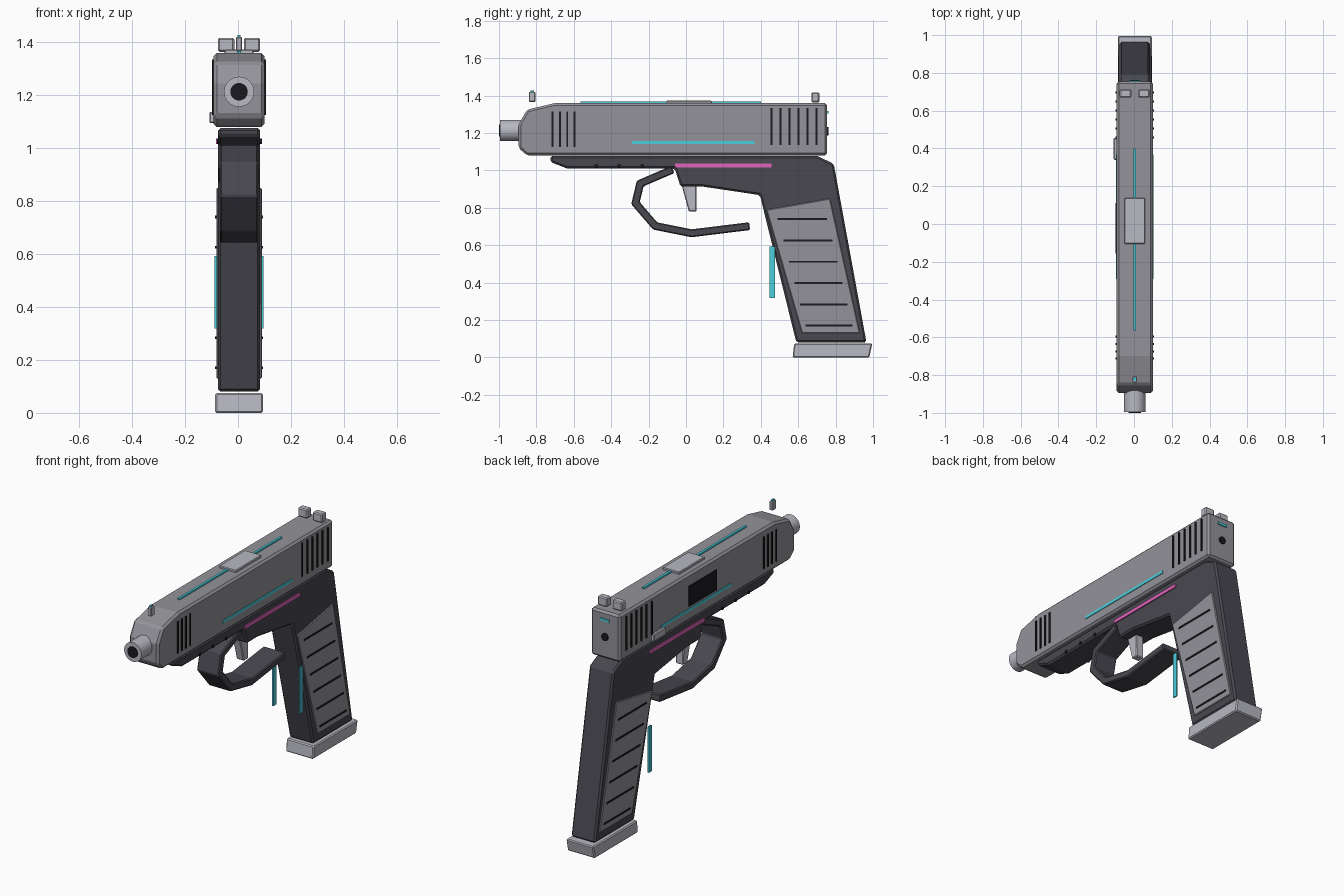
import bpy, bmesh, math
from mathutils import Vector

if "Cube" in bpy.data.objects:
    bpy.data.objects.remove(bpy.data.objects["Cube"])

CX = 0.004  # mid-plane of the body


def material(name, rgb):
    m = bpy.data.materials.new(name)
    m.diffuse_color = (*rgb, 1)
    m.use_nodes = True
    m.node_tree.nodes["Principled BSDF"].inputs["Base Color"].default_value = m.diffuse_color
    return m


STEEL = material("steel", (0.29, 0.29, 0.32))
LIGHT = material("light_steel", (0.48, 0.48, 0.54))
DARK = material("dark_polymer", (0.065, 0.065, 0.08))
BLACK = material("black", (0.01, 0.01, 0.013))
CYAN = material("cyan", (0.07, 0.62, 0.72))
PINK = material("pink", (0.75, 0.13, 0.5))


def finish(bm, name, mat, bevel=0.0):
    bmesh.ops.recalc_face_normals(bm, faces=bm.faces)
    me = bpy.data.meshes.new(name)
    bm.to_mesh(me)
    bm.free()
    me.materials.append(mat)
    ob = bpy.data.objects.new(name, me)
    bpy.context.collection.objects.link(ob)
    if bevel:
        mod = ob.modifiers.new("bevel", 'BEVEL')
        mod.width, mod.segments, mod.limit_method = bevel, 1, 'ANGLE'
    return ob


def extrude(name, pts, x0, x1, mat, bevel=0.0):
    """Side profile of (y, z) points extruded across x."""
    bm = bmesh.new()
    a = [bm.verts.new((CX + x0, y, z)) for y, z in pts]
    b = [bm.verts.new((CX + x1, y, z)) for y, z in pts]
    bm.faces.new(a)
    bm.faces.new(b[::-1])
    for i in range(len(pts)):
        j = (i + 1) % len(pts)
        bm.faces.new((a[i], a[j], b[j], b[i]))
    return finish(bm, name, mat, bevel)


def box(name, x, y, z, mat, bevel=0.0):
    return extrude(name, [(y[0], z[0]), (y[1], z[0]), (y[1], z[1]), (y[0], z[1])], *x, mat, bevel)


def both_sides(name, y, z, inner, outer, mat):
    for side, s in (("right", 1), ("left", -1)):
        box(f"{name}_{side}", (s * inner, s * outer), y, z, mat)


def cylinder(name, center, radius, length, mat, axis='Y', n=32):
    rot = (math.pi / 2, 0, 0) if axis == 'Y' else (0, math.pi / 2, 0)
    bpy.ops.mesh.primitive_cylinder_add(vertices=n, radius=radius, depth=length,
                                        location=center, rotation=rot)
    ob = bpy.context.object
    ob.name = name
    ob.data.materials.append(mat)
    bpy.ops.object.shade_smooth_by_angle()
    return ob


# Slide, barrel and rear details
extrude("slide", [(-0.895, 1.12), (-0.85, 1.08), (0.755, 1.08), (0.755, 1.36),
                  (-0.70, 1.36), (-0.85, 1.325), (-0.895, 1.245)], -0.096, 0.096, STEEL, 0.012)
cylinder("barrel", (CX, -0.92, 1.213), 0.057, 0.15, LIGHT)
cylinder("bore", (CX, -0.98, 1.213), 0.033, 0.04, BLACK)
cylinder("rear_pin", (CX, 0.75, 1.21), 0.022, 0.024, BLACK, n=16)
box("rear_light", (-0.03, 0.03), (0.745, 0.761), (1.303, 1.317), CYAN)

# Slide grooves
for i in range(6):
    y = 0.457 + 0.048 * i
    both_sides(f"rear_groove_{i}", (y - 0.005, y + 0.005), (1.135, 1.335), 0.09, 0.102, BLACK)
for i in range(4):
    y = -0.713 + 0.039 * i
    both_sides(f"front_groove_{i}", (y - 0.005, y + 0.005), (1.125, 1.315), 0.09, 0.102, BLACK)

# Ejection port, slide lever, top plate
box("ejection_port", (-0.101, -0.085), (-0.155, 0.11), (1.17, 1.29), BLACK)
box("slide_lever", (-0.112, -0.085), (0.34, 0.455), (1.095, 1.137), LIGHT, 0.004)
box("top_plate", (-0.055, 0.055), (-0.105, 0.138), (1.35, 1.373), LIGHT, 0.004)

# Sights
for side, s in (("right", 1), ("left", -1)):
    box(f"rear_sight_{side}", (s * 0.018, s * 0.08), (0.67, 0.713), (1.364, 1.417), LIGHT, 0.006)
box("front_sight", (-0.012, 0.012), (-0.84, -0.805), (1.366, 1.42), LIGHT, 0.004)
box("front_sight_light", (-0.006, 0.006), (-0.832, -0.812), (1.415, 1.427), CYAN)

# Coloured strips
box("top_strip", (-0.007, 0.007), (-0.565, 0.40), (1.352, 1.369), CYAN)
both_sides("slide_strip", (-0.29, 0.367), (1.14, 1.157), 0.09, 0.1, CYAN)
both_sides("frame_strip", (-0.06, 0.457), (1.015, 1.036), 0.075, 0.087, PINK)
both_sides("grip_strip", (0.447, 0.475), (0.318, 0.592), 0.084, 0.092, CYAN)

# Frame with grip
extrude("frame", [(-0.725, 1.076), (-0.725, 1.045), (-0.635, 1.01), (-0.06, 1.01), (-0.03, 0.915),
                  (0.08, 0.915), (0.395, 0.868), (0.59, 0.08), (0.965, 0.08), (0.79, 1.035),
                  (0.705, 1.076)], -0.08, 0.08, DARK, 0.01)
for i in range(3):
    cylinder(f"rail_pin_{i}", (CX, -0.48 + 0.123 * i, 1.025), 0.01, 0.168, BLACK, 'X', 12)
extrude("base_plate", [(0.57, 0.0), (0.98, 0.0), (0.996, 0.075), (0.578, 0.075)],
        -0.09, 0.09, LIGHT, 0.006)

# Grip panels and their grooves
for side, s in (("right", 1), ("left", -1)):
    extrude(f"grip_panel_{side}", [(0.43, 0.79), (0.77, 0.85), (0.93, 0.13), (0.62, 0.13)],
            s * 0.07, s * 0.086, STEEL, 0.004)
for i in range(6):
    y, z = 0.49 + 0.03 * i, 0.74 - 0.114 * i
    both_sides(f"grip_groove_{i}", (y, y + 0.265 - 0.003 * i), (z - 0.005, z + 0.005), 0.08, 0.09, BLACK)

# Trigger
extrude("trigger", [(-0.04, 0.93), (0.055, 0.93), (0.057, 0.78), (0.015, 0.78), (-0.02, 0.91)],
        -0.025, 0.025, LIGHT, 0.005)

# Trigger guard: centre line thickened to both sides with mitred corners
path = [Vector(p) for p in [(-0.07, 1.005), (-0.245, 0.93), (-0.27, 0.825),
                            (-0.165, 0.703), (0.03, 0.664), (0.34, 0.702)]]
outer, inner = [], []
for i, p in enumerate(path):
    d0 = (p - path[max(i - 1, 0)]).normalized()
    d1 = (path[min(i + 1, len(path) - 1)] - p).normalized()
    t = (d0 + d1).normalized()
    n = Vector((t.y, -t.x))
    k = 0.021 / max(t.dot(d1), t.dot(d0))
    outer.append(p + n * k)
    inner.append(p - n * k)
extrude("trigger_guard", [tuple(p) for p in outer + inner[::-1]], -0.072, 0.072, DARK, 0.006)
